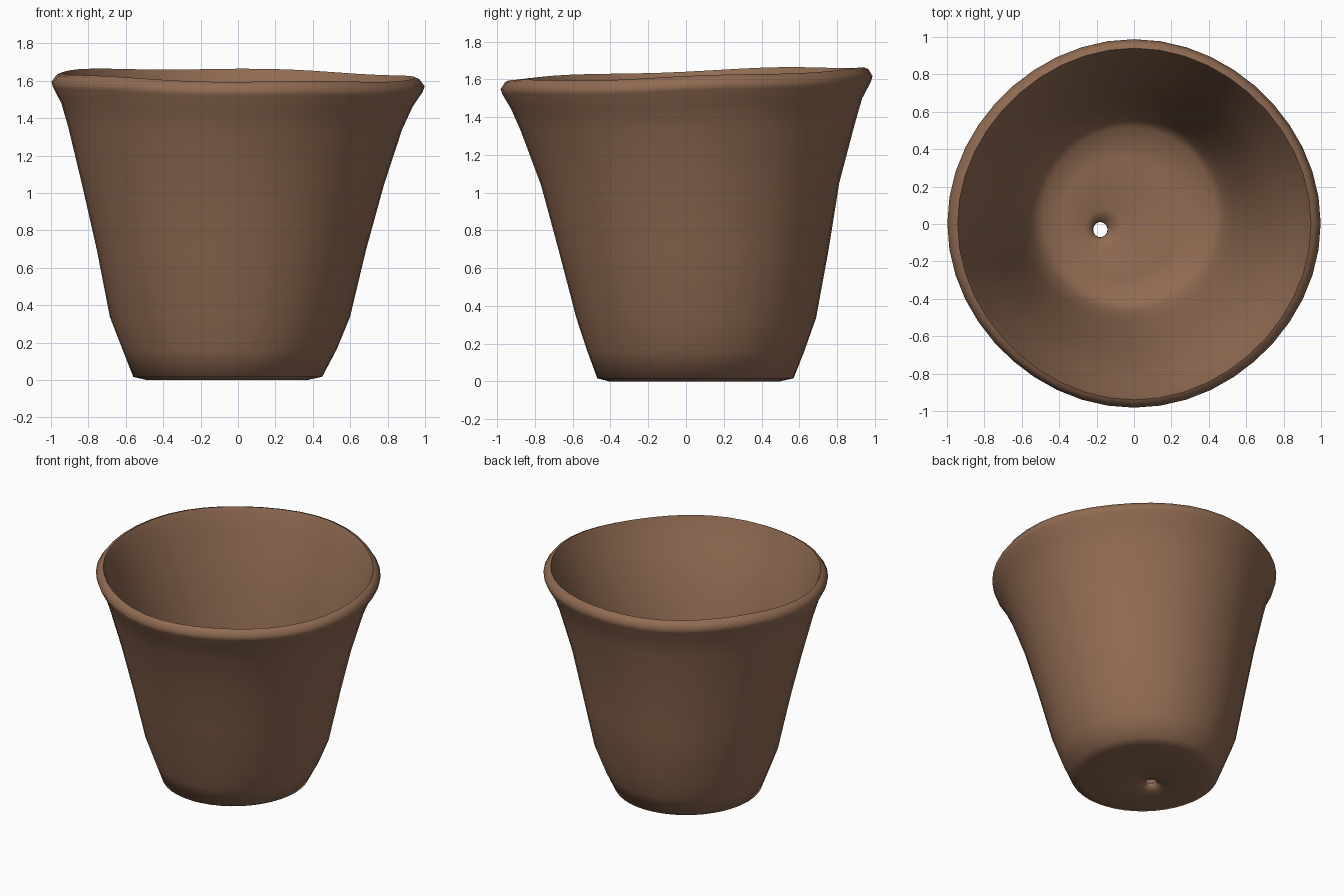
import bpy, bmesh, math

SEG = 44

clay = bpy.data.materials.new("brown clay")
clay.diffuse_color = (0.28, 0.147, 0.085, 1)

# Rings in order around the wall section: centre x, centre y, radius x, radius y, z
# The section is closed: drain hole, underside, outer wall, rim, inner wall, floor.
rings = [
    (-0.18, -0.03, 0.038, 0.040, 0.035),   # drain hole, lower edge
    (-0.17, -0.02, 0.085, 0.085, 0.012),
    (-0.12, 0.01, 0.22, 0.22, 0.003),      # underside
    (-0.06, 0.045, 0.43, 0.45, 0.003),
    (-0.055, 0.05, 0.505, 0.52, 0.020),    # foot
    (-0.045, 0.052, 0.572, 0.575, 0.165),
    (-0.043, 0.054, 0.642, 0.635, 0.34),   # outer wall
    (-0.035, 0.040, 0.720, 0.715, 0.70),
    (-0.027, 0.022, 0.808, 0.790, 1.05),
    (-0.015, 0.010, 0.893, 0.885, 1.35),
    (-0.005, 0.003, 0.940, 0.930, 1.475),  # rim lip
    (0.0, 0.003, 0.988, 0.975, 1.555),
    (0.0, 0.003, 0.998, 0.985, 1.585),
    (0.0, 0.003, 0.970, 0.962, 1.622),
    (0.002, 0.0, 0.945, 0.940, 1.632),
    (0.003, -0.002, 0.930, 0.925, 1.600),
    (-0.005, 0.003, 0.885, 0.880, 1.475),  # inner wall
    (-0.015, 0.012, 0.825, 0.815, 1.33),
    (-0.027, 0.022, 0.735, 0.725, 1.05),
    (-0.035, 0.040, 0.650, 0.645, 0.70),
    (-0.040, 0.052, 0.570, 0.565, 0.34),
    (-0.033, 0.052, 0.515, 0.515, 0.17),
    (-0.022, 0.050, 0.465, 0.465, 0.105),  # floor
    (-0.07, 0.03, 0.32, 0.32, 0.088),
    (-0.16, -0.02, 0.10, 0.10, 0.078),
    (-0.18, -0.03, 0.040, 0.042, 0.055),   # drain hole, upper edge
]

bm = bmesh.new()
loops = []
for cx, cy, rx, ry, z in rings:
    upper = max(0.0, (z - 0.9) / 0.7)      # hand-made tilt grows toward the rim
    loop = []
    for i in range(SEG):
        a = 2 * math.pi * i / SEG
        c, s = math.cos(a), math.sin(a)
        wob = 1 - 0.012 * upper * math.sin(2 * a) ** 2
        x, y = cx + rx * c * wob, cy + ry * s * wob
        dz = upper * (0.033 * y - 0.016 * x + 0.005 * math.sin(5 * a + 1))
        loop.append(bm.verts.new((x, y, z + dz)))
    loops.append(loop)

# Skin the rings into one closed wall with the hole through the floor
n = len(loops)
for k in range(n):
    A, B = loops[k], loops[(k + 1) % n]
    for i in range(SEG):
        j = (i + 1) % SEG
        bm.faces.new((A[i], A[j], B[j], B[i]))
low = min(v.co.z for v in bm.verts)
for v in bm.verts:
    v.co.z -= low
bmesh.ops.recalc_face_normals(bm, faces=bm.faces)

me = bpy.data.meshes.new("flower_pot")
bm.to_mesh(me)
bm.free()
me.materials.append(clay)
pot = bpy.data.objects.new("flower_pot", me)
bpy.context.collection.objects.link(pot)
bpy.context.view_layer.objects.active = pot
pot.select_set(True)
bpy.ops.object.shade_smooth_by_angle(angle=math.radians(75))
